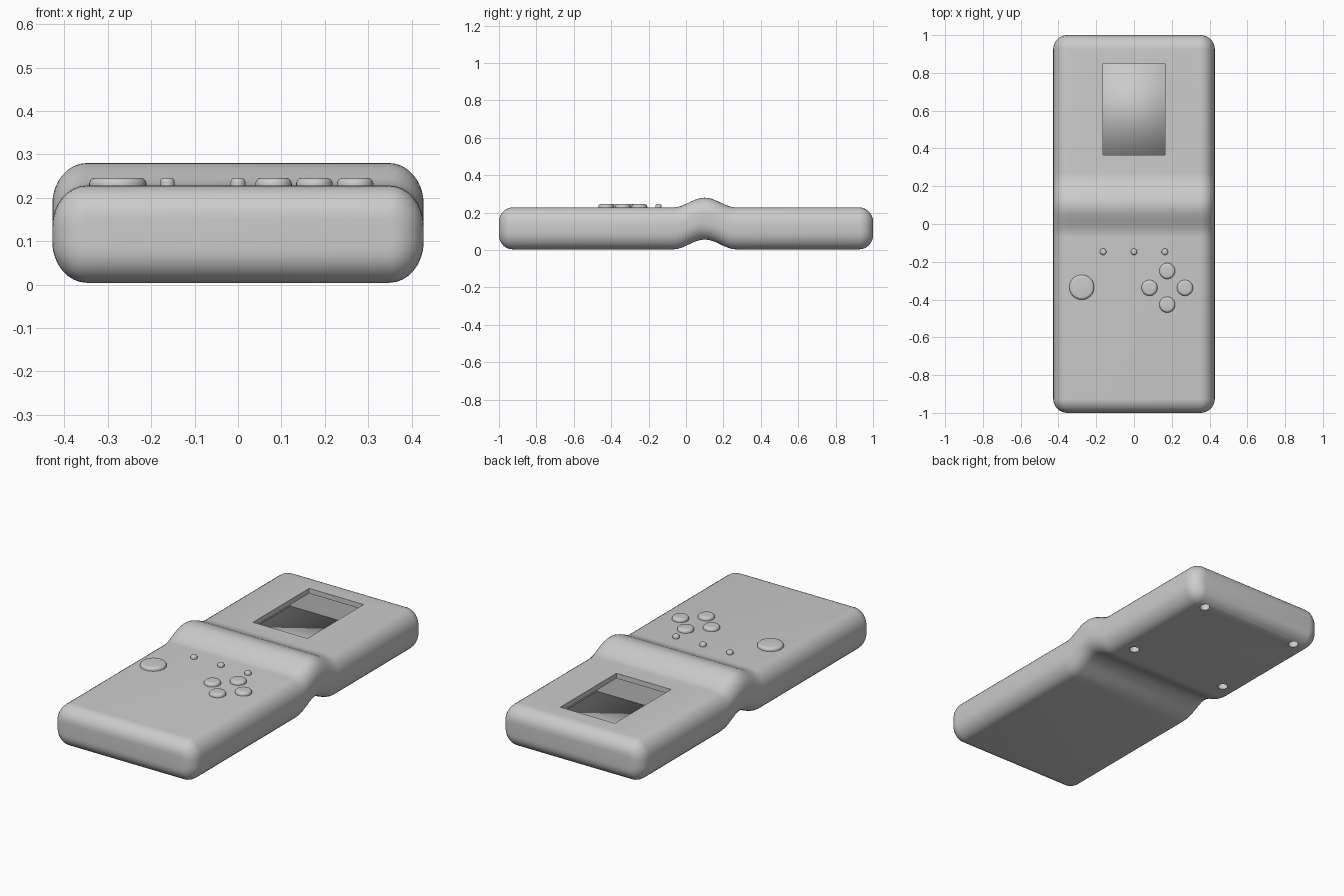
import bpy, bmesh, math
from math import sin, cos, pi

cube = bpy.data.objects.get("Cube")
if cube:
    bpy.data.objects.remove(cube, do_unlink=True)

grey = bpy.data.materials.new("plain_grey")
grey.use_nodes = True
grey.diffuse_color = (0.6, 0.6, 0.6, 1)
grey.node_tree.nodes["Principled BSDF"].inputs["Base Color"].default_value = (0.6, 0.6, 0.6, 1)


def finish(bm, name, angle=None):
    bmesh.ops.recalc_face_normals(bm, faces=bm.faces)
    mesh = bpy.data.meshes.new(name)
    bm.to_mesh(mesh)
    bm.free()
    mesh.materials.append(grey)
    obj = bpy.data.objects.new(name, mesh)
    bpy.context.collection.objects.link(obj)
    if angle:
        smooth(obj, angle)
    return obj


def smooth(obj, angle):
    bpy.ops.object.select_all(action="DESELECT")
    obj.select_set(True)
    bpy.context.view_layer.objects.active = obj
    bpy.ops.object.shade_smooth_by_angle(angle=math.radians(angle))


def loft(rings, name, angle):
    bm = bmesh.new()
    loops = [[bm.verts.new(p) for p in ring] for ring in rings]
    n = len(loops[0])
    for a, b in zip(loops, loops[1:]):
        for i in range(n):
            bm.faces.new((a[i], a[(i + 1) % n], b[(i + 1) % n], b[i]))
    bm.faces.new(loops[0])
    bm.faces.new(loops[-1])
    return finish(bm, name, angle)


def box(name, x, y0, y1, z0, z1):
    bm = bmesh.new()
    bmesh.ops.create_cube(bm, size=1)
    for v in bm.verts:
        v.co = (v.co.x * 2 * x, (y0 + y1) / 2 + v.co.y * (y1 - y0),
                (z0 + z1) / 2 + v.co.z * (z1 - z0))
    return finish(bm, name)


def cut(target, cutter):
    cutter.hide_render = True
    mod = target.modifiers.new("cut", "BOOLEAN")
    mod.operation = "DIFFERENCE"
    mod.solver = "EXACT"
    mod.object = cutter
    bpy.context.view_layer.objects.active = target
    bpy.ops.object.modifier_apply(modifier=mod.name)
    bpy.data.objects.remove(cutter, do_unlink=True)


# Body: rounded sections swept front to back, lifted at the wrist between halves
HALF_W, HALF_H, MID_Z = 0.428, 0.112, 0.116


def lift(y):
    t = (y - 0.1) / 0.17
    return 0.026 * (1 + cos(pi * t)) if abs(t) < 1 else 0


def section(y, inset):
    w, h = HALF_W - inset, HALF_H - inset
    rx, rz = 0.08 - inset, 0.095 - inset
    ring = []
    for q, (sx, sz) in enumerate(((1, 1), (-1, 1), (-1, -1), (1, -1))):
        for k in range(9):
            a = (q + k / 8) * pi / 2
            ring.append((sx * (w - rx) + rx * cos(a), y,
                         MID_Z + lift(y) + sz * (h - rz) + rz * sin(a)))
    return ring


END = 0.075
arc = [(END * (1 - cos(a)), END * (1 - sin(a))) for a in [k * pi / 16 for k in range(9)]]
front = [(-1 + d, inset) for inset, d in reversed(arc)]
wrist = [(-0.07 + 0.34 * k / 24, 0) for k in range(25)]
stations = front + wrist + [(-y, inset) for y, inset in reversed(front)]
body = loft([section(y, inset) for y, inset in stations], "body", None)

# Screen opening with a wider chamber behind it
cut(body, box("screen_chamber_cutter", 0.3, 0.34, 0.88, 0.06, 0.2))
cut(body, box("screen_opening_cutter", 0.165, 0.365, 0.85, 0.15, 0.3))

# Screw holes under the rear half
for x in (-0.3, 0.3):
    for y in (0.36, 0.93):
        bm = bmesh.new()
        bmesh.ops.create_cone(bm, cap_ends=True, segments=16, radius1=0.026,
                              radius2=0.026, depth=0.06)
        bmesh.ops.translate(bm, verts=bm.verts, vec=(x, y, 0.01))
        cut(body, finish(bm, "screw_hole_cutter"))
smooth(body, 35)

# Screen block, softly shaded across its top
screen = box("screen", 0.298, 0.342, 0.878, 0.062, 0.085)
smooth(screen, 180)


# Buttons with rounded rims
def button(name, x, y, r, top=0.246):
    rim = min(0.014, r * 0.6)
    profile = [(r, 0.215)]
    profile += [(r - rim * (1 - cos(a)), top - rim * (1 - sin(a)))
                for a in [k * pi / 10 for k in range(6)]]
    rings = [[(x + q * cos(t), y + q * sin(t), z)
              for t in [2 * pi * i / 32 for i in range(32)]] for q, z in profile]
    loft(rings, name, 40)


button("large_button", -0.277, -0.335, 0.066)
for side, dx, dy in (("back", 0, 1), ("front", 0, -1), ("left", 1, 0), ("right", -1, 0)):
    button(side + "_direction_button", 0.176 + dx * 0.094, -0.338 + dy * 0.089, 0.042)
for i, x in enumerate((-0.163, 0, 0.163)):
    button("small_button_%d" % (i + 1), x, -0.147, 0.017)
